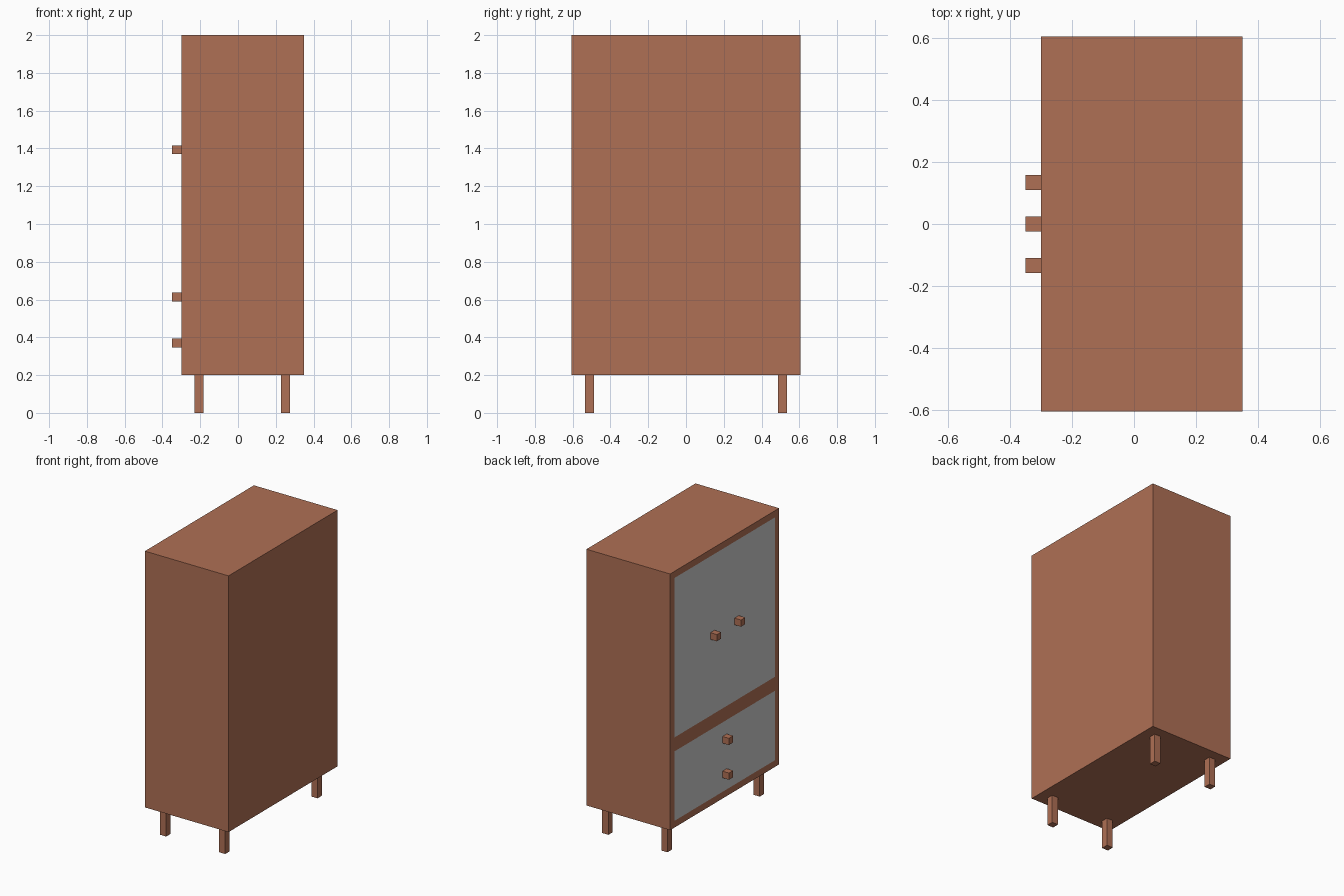
import bpy
import bmesh
from mathutils import Vector

if "Cube" in bpy.data.objects:
    bpy.data.objects.remove(bpy.data.objects["Cube"])

wood = bpy.data.materials.new("brown_wood")
wood.diffuse_color = (0.43, 0.16, 0.09, 1)
wood.use_nodes = True
wood.node_tree.nodes["Principled BSDF"].inputs["Base Color"].default_value = wood.diffuse_color

X0, X1 = -0.30, 0.35          # front plane (faces -x) and back plane
Y, Z0, Z1 = 0.605, 0.20, 2.0  # half width, underside, top
RIM = 0.047                   # frame width, also knob size
YI = Y - RIM
Z_DRAWER, Z_DOOR = 0.735, 0.833


def finish(bm, name, material=None):
    mesh = bpy.data.meshes.new(name)
    bm.to_mesh(mesh)
    bm.free()
    if material:
        mesh.materials.append(material)
    obj = bpy.data.objects.new(name, mesh)
    bpy.context.collection.objects.link(obj)
    return obj


def box_bm(lo, hi):
    bm = bmesh.new()
    bmesh.ops.create_cube(bm, size=1)
    lo, hi = Vector(lo), Vector(hi)
    bmesh.ops.scale(bm, vec=hi - lo, verts=bm.verts)
    bmesh.ops.translate(bm, vec=(lo + hi) / 2, verts=bm.verts)
    return bm


def box(name, lo, hi):
    return finish(box_bm(lo, hi), name, wood)


def front_panel(name, y0, y1, z0, z1):
    bm = bmesh.new()
    bm.faces.new([bm.verts.new((X0, y, z)) for y, z in
                  ((y0, z0), (y0, z1), (y1, z1), (y1, z0))])
    bm.normal_update()
    if bm.faces[:][0].normal.x > 0:
        bmesh.ops.reverse_faces(bm, faces=bm.faces)
    return finish(bm, name)


# Cabinet body: cut the front into a frame with two flush openings
bm = box_bm((X0, -Y, Z0), (X1, Y, Z1))
cuts = [((0, y, 0), (0, 1, 0)) for y in (-YI, YI)]
cuts += [((0, 0, z), (0, 0, 1)) for z in (Z0 + RIM, Z_DRAWER, Z_DOOR, Z1 - RIM)]
for co, no in cuts:
    front = [f for f in bm.faces if f.normal.x < -0.9]
    edges = list({e for f in front for e in f.edges})
    verts = list({v for f in front for v in f.verts})
    bmesh.ops.bisect_plane(bm, geom=front + edges + verts, plane_co=co, plane_no=no)
    bm.normal_update()
openings = []
for f in bm.faces:
    c = f.calc_center_median()
    if f.normal.x < -0.9 and abs(c.y) < YI and (
            Z0 + RIM < c.z < Z_DRAWER or Z_DOOR < c.z < Z1 - RIM):
        openings.append(f)
bmesh.ops.delete(bm, geom=openings, context='FACES')
finish(bm, "cabinet_body", wood)

# Two doors above, two drawers below
z_mid = (Z0 + RIM + Z_DRAWER) / 2
front_panel("left_door", 0, YI, Z_DOOR, Z1 - RIM)
front_panel("right_door", -YI, 0, Z_DOOR, Z1 - RIM)
front_panel("upper_drawer", -YI, YI, z_mid, Z_DRAWER)
front_panel("lower_drawer", -YI, YI, Z0 + RIM, z_mid)

# Knobs
h = RIM / 2
for name, y, z in (("left_door_knob", 0.134, 1.393), ("right_door_knob", -0.134, 1.393),
                   ("upper_drawer_knob", 0, 0.613), ("lower_drawer_knob", 0, 0.369)):
    box(name, (-0.35, y - h, z - h), (X0, y + h, z + h))

# Legs
for depth, x in (("front", -0.207), ("back", 0.252)):
    for side, y in (("left", 0.512), ("right", -0.512)):
        box(f"{depth}_{side}_leg", (x - 0.024, y - 0.024, 0), (x + 0.024, y + 0.024, Z0))
